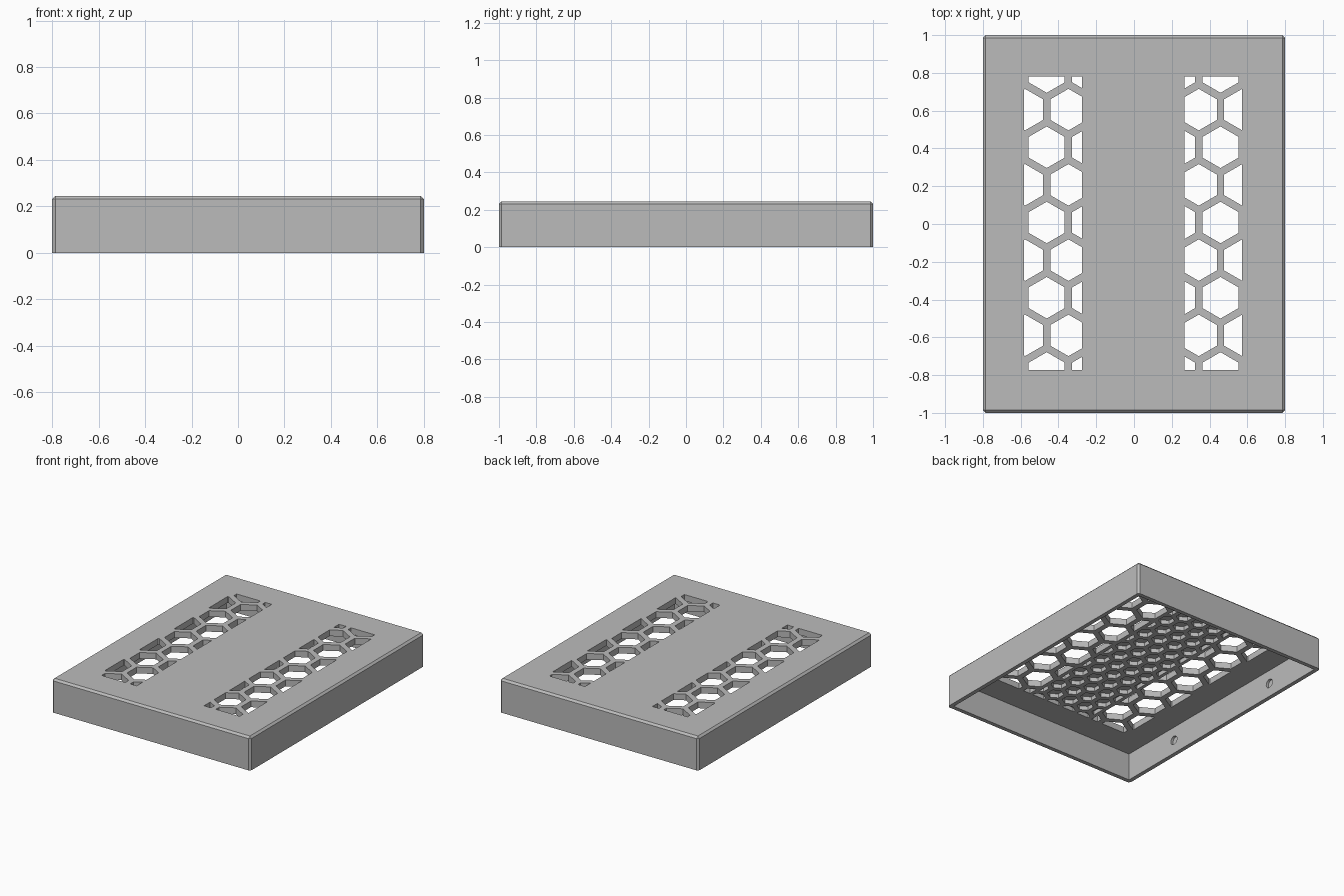
import bpy, bmesh, math
from mathutils import Vector, Matrix

old = bpy.data.objects.get("Cube")
if old:
    bpy.data.objects.remove(old, do_unlink=True)

WIDTH, LENGTH, HEIGHT = 1.6, 2.0, 0.245
WALL, CEILING = 0.03, 0.2          # wall thickness, height of the underside
CHAMFER = 0.014

grey = bpy.data.materials.new("plain grey")
grey.use_nodes = True
grey.diffuse_color = (0.5, 0.5, 0.5, 1)
grey.node_tree.nodes["Principled BSDF"].inputs["Base Color"].default_value = (0.5, 0.5, 0.5, 1)


def make_object(name, bm):
    bmesh.ops.recalc_face_normals(bm, faces=bm.faces[:])
    mesh = bpy.data.meshes.new(name)
    bm.to_mesh(mesh)
    bm.free()
    mesh.materials.append(grey)
    obj = bpy.data.objects.new(name, mesh)
    bpy.context.collection.objects.link(obj)
    return obj


def add_box(bm, size, centre):
    matrix = Matrix.Translation(centre) @ Matrix.Diagonal((*size, 1))
    bmesh.ops.create_cube(bm, size=1, matrix=matrix)


def honeycomb(name, x_range, y_range, origin, pitch, radius, bottom, top):
    """Pointed-top hexagon prisms, trimmed to a rectangle."""
    bm = bmesh.new()
    row_step = pitch * math.sqrt(3) / 2
    rows = int(1 / row_step) + 1
    for row in range(-rows, rows + 1):
        for col in range(-8, 9):
            cx = origin[0] + pitch * (col + (row % 2) / 2)
            cy = origin[1] + row * row_step
            corners = [math.radians(30 + 60 * i) for i in range(6)]
            bm.faces.new([bm.verts.new((cx + radius * math.cos(a),
                                        cy + radius * math.sin(a), bottom)) for a in corners])
    # Trim to the rectangle
    for axis, limits in ((0, x_range), (1, y_range)):
        for sign, limit in zip((-1, 1), limits):
            point, normal = Vector(), Vector()
            point[axis], normal[axis] = limit, sign
            bmesh.ops.bisect_plane(bm, geom=bm.verts[:] + bm.edges[:] + bm.faces[:],
                                   plane_co=point, plane_no=normal, clear_outer=True)
    # Raise into prisms
    raised = bmesh.ops.extrude_face_region(bm, geom=bm.faces[:], use_keep_orig=True)["geom"]
    verts = [v for v in raised if isinstance(v, bmesh.types.BMVert)]
    bmesh.ops.translate(bm, verts=verts, vec=(0, 0, top - bottom))
    return make_object(name, bm)


def cut(target, cutter):
    cutter.hide_render = True
    mod = target.modifiers.new(cutter.name, 'BOOLEAN')
    mod.operation = 'DIFFERENCE'
    mod.solver = 'EXACT'
    mod.object = cutter
    bpy.context.view_layer.objects.active = target
    bpy.ops.object.modifier_apply(modifier=mod.name)
    bpy.data.objects.remove(cutter, do_unlink=True)


# Outer cover with chamfered sides and top
bm = bmesh.new()
add_box(bm, (WIDTH, LENGTH, HEIGHT), (0, 0, HEIGHT / 2))
edges = [e for e in bm.edges if max(v.co.z for v in e.verts) > HEIGHT / 2]
bmesh.ops.bevel(bm, geom=edges, offset=CHAMFER, segments=1, affect='EDGES')
cover = make_object("cover", bm)

# Open underside
bm = bmesh.new()
add_box(bm, (WIDTH - 2 * WALL, LENGTH - 2 * WALL, CEILING + 0.2), (0, 0, CEILING / 2 - 0.1))
cut(cover, make_object("hollow", bm))

# Vent strips cut right through the lid
for name, x_range in (("right_vents", (-0.583, -0.275)), ("left_vents", (0.267, 0.573))):
    cut(cover, honeycomb(name, x_range, (-0.772, 0.78), (-0.002, 0.008), 0.23, 0.11,
                         CEILING - 0.05, HEIGHT + 0.05))

# Small blind pockets under the middle of the lid
cut(cover, honeycomb("pockets", (-0.25, 0.24), (-0.772, 0.78), (0, 0.008), 0.13, 0.056,
                     CEILING - 0.05, CEILING + 0.03))

# Round dimples inside the side walls
bm = bmesh.new()
for side in (-1, 1):
    for y in (-0.5, 0.5):
        place = Matrix.Translation((side * (WIDTH / 2 - WALL), y, 0.1)) @ Matrix.Rotation(math.pi / 2, 4, 'Y')
        bmesh.ops.create_cone(bm, cap_ends=True, segments=20, radius1=0.032,
                              radius2=0.032, depth=0.036, matrix=place)
cut(cover, make_object("dimples", bm))
